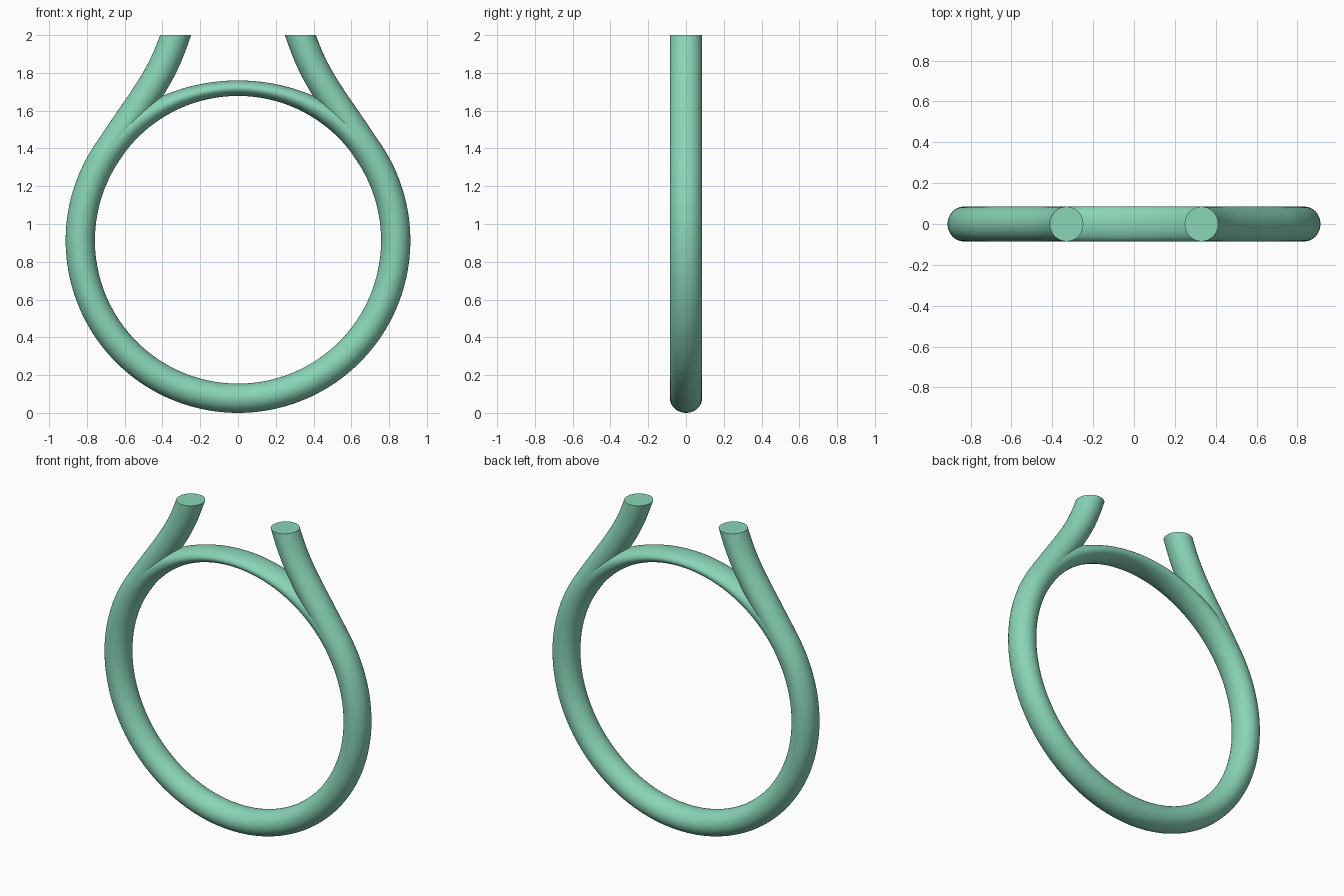
import bpy, bmesh, math
from mathutils import Vector

if "Cube" in bpy.data.objects:
    bpy.data.objects.remove(bpy.data.objects["Cube"])

CZ, R = 0.9125, 0.835        # ring centre height and tube centreline radius
HALF, WIDE = 0.0775, 0.085   # tube half sizes: in plane, along y
SIDES = 40

green = bpy.data.materials.new("green")
green.diffuse_color = (0.25, 0.66, 0.47, 1)
green.use_nodes = True
green.node_tree.nodes["Principled BSDF"].inputs["Base Color"].default_value = green.diffuse_color


def polar(r, deg):
    a = math.radians(deg)
    return Vector((r * math.cos(a), 0, CZ + r * math.sin(a)))


def smooth_path(pts, n=8):
    """Catmull-Rom through pts[1] .. pts[-2]."""
    out = []
    for a, b, c, d in zip(pts, pts[1:], pts[2:], pts[3:]):
        for i in range(n):
            t = i / n
            out.append(0.5 * (2 * b + (c - a) * t + (2 * a - 5 * b + 4 * c - d) * t * t
                              + (3 * b - a - 3 * c + d) * t ** 3))
    return out + [pts[-2]]


def sweep(name, path, halves, cut_z=None):
    """Sweep an elliptical section along a path in the xz plane."""
    bm = bmesh.new()
    rings = []
    for i, p in enumerate(path):
        t = (path[min(i + 1, len(path) - 1)] - path[max(i - 1, 0)]).normalized()
        nrm = Vector((t.z, 0, -t.x))
        ring = []
        for k in range(SIDES):
            a = 2 * math.pi * k / SIDES
            ring.append(bm.verts.new(p + nrm * halves[i] * math.cos(a)
                                     + Vector((0, WIDE * math.sin(a), 0))))
        rings.append(ring)
    for r0, r1 in zip(rings, rings[1:]):
        for k in range(SIDES):
            j = (k + 1) % SIDES
            bm.faces.new((r0[k], r0[j], r1[j], r1[k]))
    bm.faces.new(rings[0])
    bm.faces.new(rings[-1])
    if cut_z is not None:
        res = bmesh.ops.bisect_plane(bm, geom=bm.verts[:] + bm.edges[:] + bm.faces[:],
                                     plane_co=(0, 0, cut_z), plane_no=(0, 0, 1),
                                     clear_outer=True)
        edges = [e for e in res["geom_cut"] if isinstance(e, bmesh.types.BMEdge)]
        bmesh.ops.holes_fill(bm, edges=edges, sides=0)
    bmesh.ops.recalc_face_normals(bm, faces=bm.faces[:])
    me = bpy.data.meshes.new(name)
    bm.to_mesh(me)
    bm.free()
    ob = bpy.data.objects.new(name, me)
    bpy.context.collection.objects.link(ob)
    me.materials.append(green)
    bpy.ops.object.select_all(action='DESELECT')
    ob.select_set(True)
    bpy.context.view_layer.objects.active = ob
    bpy.ops.object.shade_smooth_by_angle(angle=math.radians(40))
    return ob


# Main band: lower ring whose two ends sweep up into open arms, cut level at the top
arm = [polar(R, 26), polar(R, 36)] + [Vector((x, 0, z)) for x, z in (
    (0.587, 1.535), (0.51, 1.647), (0.438, 1.76), (0.38, 1.872),
    (0.33, 2.0), (0.292, 2.12), (0.26, 2.24))]
right = smooth_path(arm)
left = [Vector((-p.x, 0, p.z)) for p in right]
lower = [polar(R, 36 - 252 * i / 120) for i in range(1, 120)]
band = right[::-1] + lower + left
sweep("band_with_arms", band, [HALF] * len(band), cut_z=2.0)

# Bridge: closes the ring between the arms, thinning towards the top
bridge, thick = [], []
for i in range(81):
    deg = 30 + 120 * i / 80
    s = math.sin(math.pi / 2 * (1 - abs(deg - 90) / 60))
    h = HALF + (0.041 - HALF) * s
    bridge.append(polar(R - HALF + 0.008 * s + h, deg))
    thick.append(h)
sweep("top_bridge", bridge, thick)
